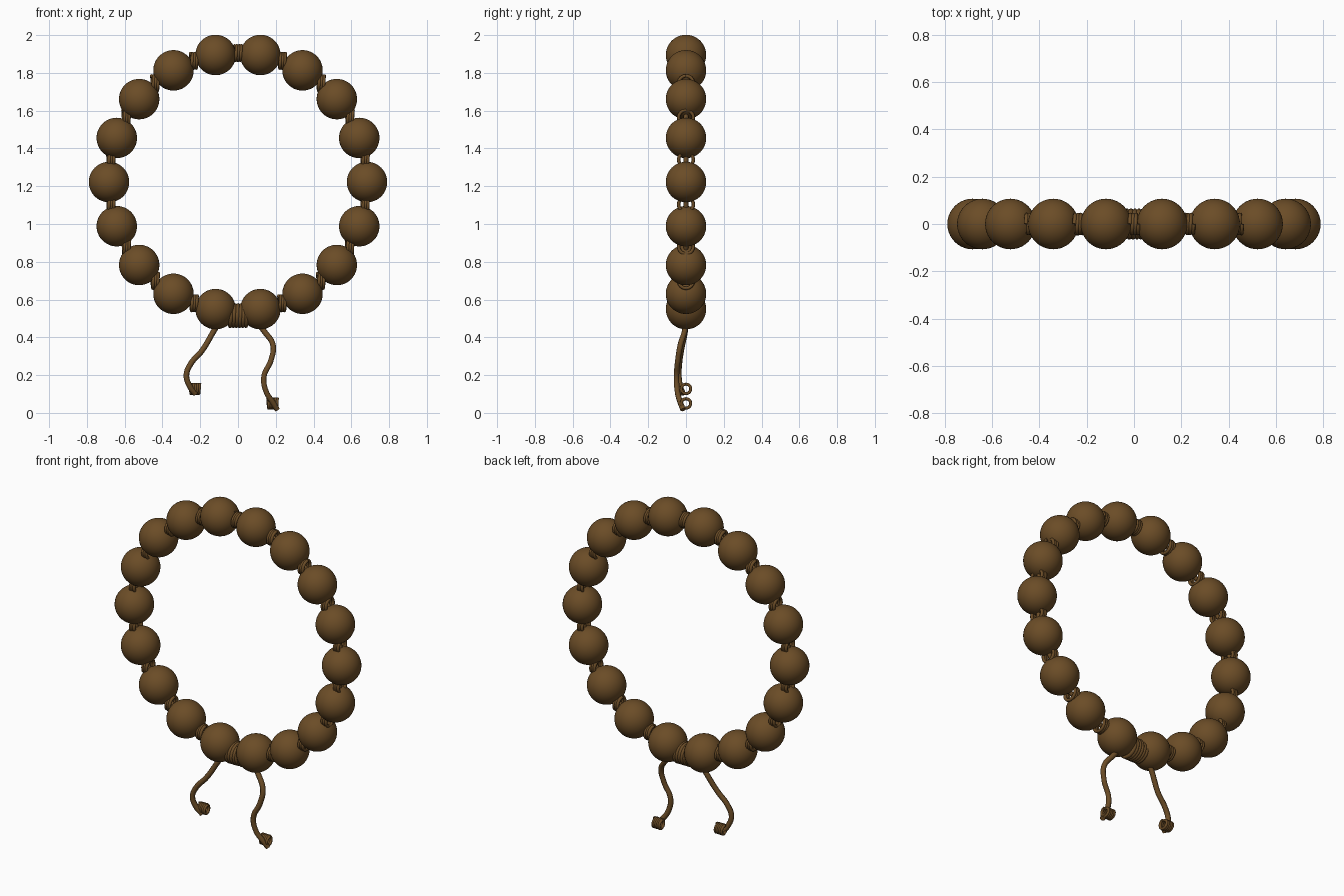
import bpy
from math import sin, cos, pi, radians

if "Cube" in bpy.data.objects:
    bpy.data.objects.remove(bpy.data.objects["Cube"], do_unlink=True)

BEADS = 18
RING_R = 0.683
RING_Z = 1.222
BEAD_R = 0.107

brown = bpy.data.materials.new("dark_wood_brown")
brown.use_nodes = True
colour = (0.147, 0.073, 0.02, 1)
brown.diffuse_color = colour
brown.node_tree.nodes["Principled BSDF"].inputs["Base Color"].default_value = colour


def on_ring(degrees):
    a = radians(degrees)
    return (RING_R * sin(a), 0, RING_Z + RING_R * cos(a))


def tube(name, points, radius, closed=False, smooth=False):
    """Round cord swept along a list of points, turned into a mesh."""
    curve = bpy.data.curves.new(name, "CURVE")
    curve.dimensions = "3D"
    curve.bevel_depth = radius
    curve.bevel_resolution = 2
    curve.use_fill_caps = True
    curve.resolution_u = 8
    if smooth:
        spline = curve.splines.new("BEZIER")
        spline.bezier_points.add(len(points) - 1)
        for bp, p in zip(spline.bezier_points, points):
            bp.co = p
            bp.handle_left_type = bp.handle_right_type = "AUTO"
    else:
        spline = curve.splines.new("POLY")
        spline.points.add(len(points) - 1)
        for sp, p in zip(spline.points, points):
            sp.co = (*p, 1)
    spline.use_cyclic_u = closed
    obj = bpy.data.objects.new(name, curve)
    bpy.context.collection.objects.link(obj)
    bpy.ops.object.select_all(action="DESELECT")
    obj.select_set(True)
    bpy.context.view_layer.objects.active = obj
    bpy.ops.object.convert(target="MESH")
    obj = bpy.context.object
    obj.data.materials.clear()
    obj.data.materials.append(brown)
    bpy.ops.object.shade_smooth_by_angle(angle=radians(50))
    return obj


def coil(name, centre, radius, half_length, turns, wire):
    """Cord wound around the x direction."""
    steps = turns * 24
    pts = []
    for i in range(steps + 1):
        a = 2 * pi * i / 24
        x = -half_length + 2 * half_length * i / steps
        pts.append((centre[0] + x, centre[1] + radius * sin(a),
                    centre[2] + radius * cos(a)))
    return tube(name, pts, wire)


# Beads, all sharing one mesh
bpy.ops.mesh.primitive_uv_sphere_add(segments=40, ring_count=24, radius=BEAD_R)
first = bpy.context.object
bpy.ops.object.shade_smooth()
first.data.materials.append(brown)
step = 360 / BEADS
for i in range(BEADS):
    bead = first if i == 0 else first.copy()
    if i:
        bpy.context.collection.objects.link(bead)
    bead.name = f"bead_{i + 1}"
    bead.location = on_ring(step * (i + 0.5))

# Inner cord through the beads
tube("inner_cord", [on_ring(a) for a in range(0, 360, 5)], 0.012, closed=True)

# Small wound knots between beads, and the larger one at the bottom
for i in range(BEADS):
    if i != BEADS // 2:
        coil(f"spacer_knot_{i + 1}", on_ring(step * i), 0.039, 0.018, 3, 0.009)
coil("main_knot", (0, 0, 0.515), 0.055, 0.05, 6, 0.011)

# Hanging cords
tube("right_cord", [(-0.1, 0, 0.48), (-0.13, -0.005, 0.43), (-0.19, -0.025, 0.33),
                    (-0.25, -0.035, 0.26), (-0.273, -0.038, 0.2),
                    (-0.255, -0.03, 0.14), (-0.225, -0.015, 0.1)],
     0.015, smooth=True)
tube("left_cord", [(0.1, 0, 0.48), (0.14, -0.008, 0.43), (0.185, -0.03, 0.36),
                   (0.175, -0.043, 0.28), (0.137, -0.05, 0.19),
                   (0.15, -0.045, 0.11), (0.185, -0.03, 0.055), (0.208, -0.015, 0.017)],
     0.015, smooth=True)

# Wound cord ends
coil("right_end_knot", (-0.228, 0, 0.127), 0.025, 0.026, 5, 0.008)
coil("left_end_knot", (0.183, 0, 0.05), 0.025, 0.026, 5, 0.008)
